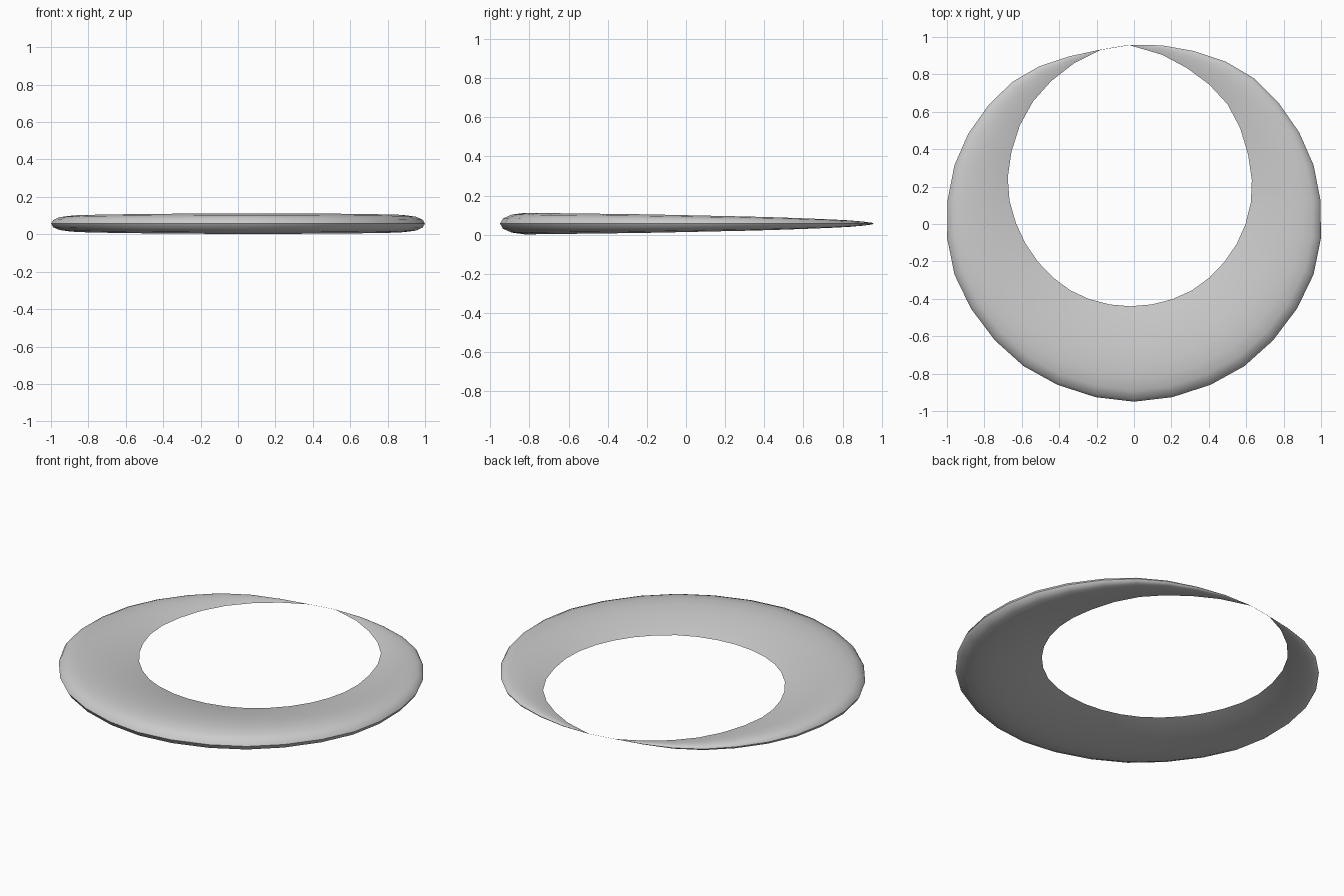
import bpy, bmesh, math
from mathutils import Vector

if "Cube" in bpy.data.objects:
    bpy.data.objects.remove(bpy.data.objects["Cube"])

# Outer and inner outline guide points, every third ring (ends are phantom guides)
OUTER = [(.3, .94), (-.18, .932), (-.65, .76), (-.96, .315), (-.96, -.27), (-.59, -.76), (0, -.95),
         (.59, -.76), (.96, -.27), (.96, .315), (.64, .78), (.15, .955), (-.37, .9), (-.8, .72)]
INNER = [(.35, .99), (-.18, .93), (-.54, .655), (-.675, .25), (-.58, -.105), (-.34, -.355), (-.02, -.44),
         (.31, -.355), (.55, -.105), (.63, .235), (.5, .64), (.15, .905), (-.3, 1.0), (-.8, 1.1)]
RINGS = 32
HALF = 9          # profile steps from nose to inner edge
MID_Z = .057
THICK = .218      # thickness relative to width


def spline(points, u):
    """Uniform Catmull-Rom, one guide point per three rings."""
    k = u // 3
    t = u / 3 - k
    a, b, c, d = [Vector(p) for p in points[k:k + 4]]
    return .5 * (2 * b + (c - a) * t + (2 * a - 5 * b + 4 * c - d) * t ** 2
                 + (3 * b - a - 3 * c + d) * t ** 3)


def foil(x):
    """Half height of a teardrop section: round outer nose, thin inner edge."""
    return 5 * THICK * (.2969 * math.sqrt(x) - .126 * x - .3516 * x ** 2
                        + .2843 * x ** 3 - .1036 * x ** 4)


# Teardrop profile as (position across band, height)
xs = [(1 - math.cos(math.pi * i / HALF)) / 2 for i in range(HALF + 1)]
profile = [(x, foil(x)) for x in xs] + [(x, -foil(x)) for x in xs[-2:0:-1]]

# Crescent ring, swept round with varying width
bm = bmesh.new()
rings = []
for u in range(RINGS):
    o, i = spline(OUTER, u), spline(INNER, u)
    if u in (0, RINGS - 1):
        i = o + Vector((0, -.002))
    w = (i - o).length
    ring = []
    for x, h in profile:
        p = o.lerp(i, x)
        ring.append(bm.verts.new((p.x, p.y, MID_Z + h * w)))
    rings.append(ring)
n = len(profile)
for r in range(RINGS):
    a, b = rings[r], rings[(r + 1) % RINGS]
    for j in range(n):
        bm.faces.new((a[j], b[j], b[(j + 1) % n], a[(j + 1) % n]))
bmesh.ops.recalc_face_normals(bm, faces=bm.faces)
mesh = bpy.data.meshes.new("crescent_ring")
bm.to_mesh(mesh)
bm.free()
ring_obj = bpy.data.objects.new("crescent_ring", mesh)
bpy.context.collection.objects.link(ring_obj)
bpy.context.view_layer.objects.active = ring_obj
ring_obj.select_set(True)
bpy.ops.object.shade_smooth_by_angle(angle=math.radians(40))
